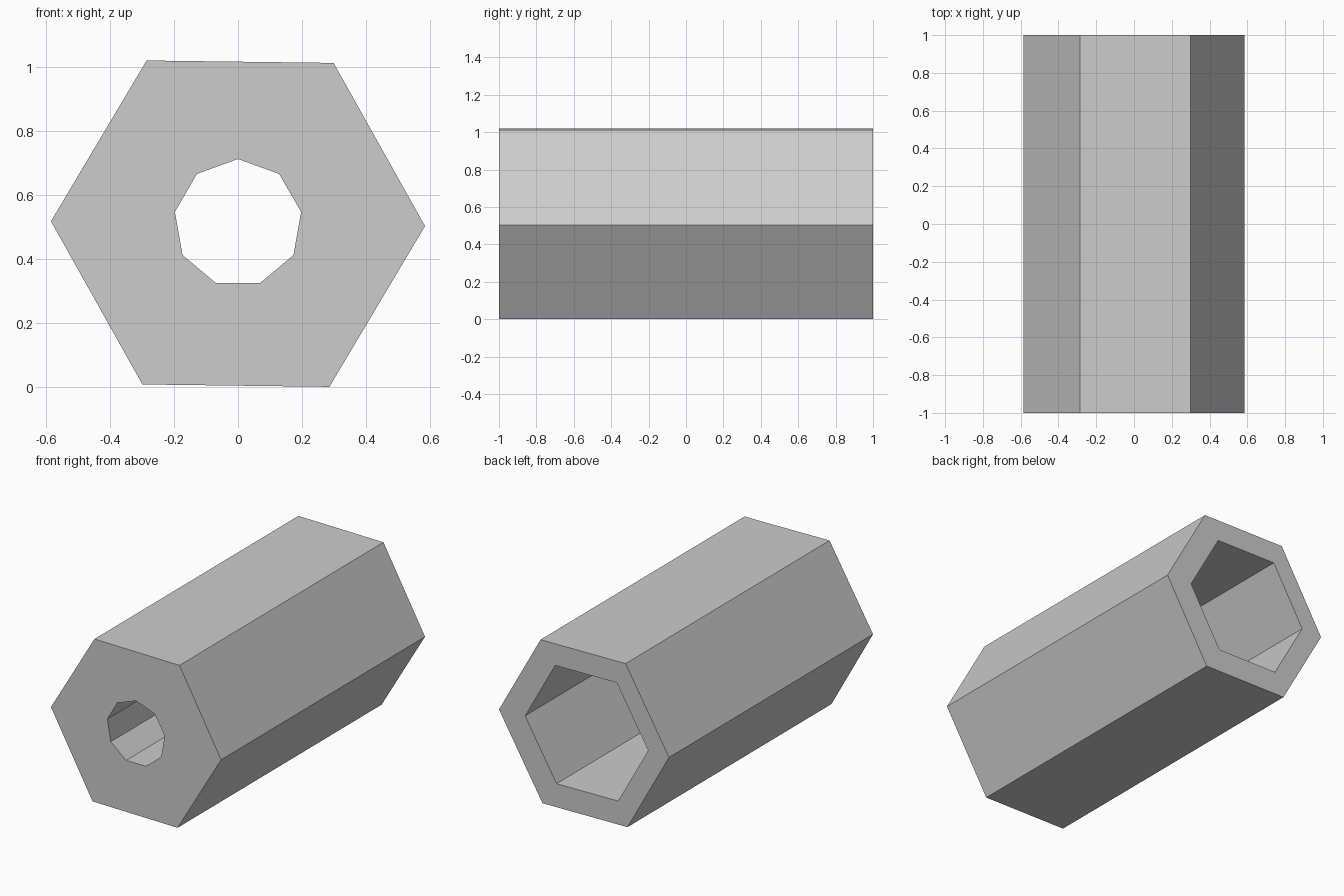
import bpy
import bmesh
from math import cos, sin, radians

cube = bpy.data.objects.get("Cube")
if cube:
    bpy.data.objects.remove(cube, do_unlink=True)

FRONT, BACK = -1.0, 1.0
SOCKET_FLOOR = 0.0
TILT = -0.74  # slight roll of the hexagons, in degrees

# Plain grey steel
steel = bpy.data.materials.new("grey steel")
steel.use_nodes = True
grey = (0.604, 0.604, 0.604, 1)
steel.diffuse_color = grey
steel.node_tree.nodes["Principled BSDF"].inputs["Base Color"].default_value = grey

bm = bmesh.new()


def ring(sides, radius, start, x, z, y):
    """Closed polygon in the xz plane; returns its verts and edges."""
    angles = [radians(start + 360 * i / sides) for i in range(sides)]
    verts = [bm.verts.new((x + radius * cos(a), y, z + radius * sin(a))) for a in angles]
    edges = [bm.edges.new((verts[i - 1], verts[i])) for i in range(sides)]
    return verts, edges


def tube(sides, radius, start, x, z, y0, y1):
    """Prism walls between y0 and y1; returns the edge loops of both ends."""
    v0, e0 = ring(sides, radius, start, x, z, y0)
    v1, e1 = ring(sides, radius, start, x, z, y1)
    for i in range(sides):
        bm.faces.new((v0[i - 1], v0[i], v1[i], v1[i - 1]))
    return e0, e1


# Outer hexagon, rear hexagonal socket and nine-sided front bore
outer_front, outer_back = tube(6, 0.584, TILT, 0, 0.51, FRONT, BACK)
socket_floor, socket_rim = tube(6, 0.4225, TILT, -0.018, 0.516, SOCKET_FLOOR, BACK)
bore_front, bore_end = tube(9, 0.2, 90, 0, 0.512, FRONT, SOCKET_FLOOR)

# Flat rings: front face, back rim, socket floor
for outline, hole in ((outer_front, bore_front), (outer_back, socket_rim),
                      (socket_floor, bore_end)):
    bmesh.ops.triangle_fill(bm, edges=outline + hole, use_beauty=True)

bmesh.ops.recalc_face_normals(bm, faces=bm.faces[:])
mesh = bpy.data.meshes.new("hex_socket")
bm.to_mesh(mesh)
bm.free()
mesh.materials.append(steel)
socket = bpy.data.objects.new("hex_socket", mesh)
bpy.context.collection.objects.link(socket)
